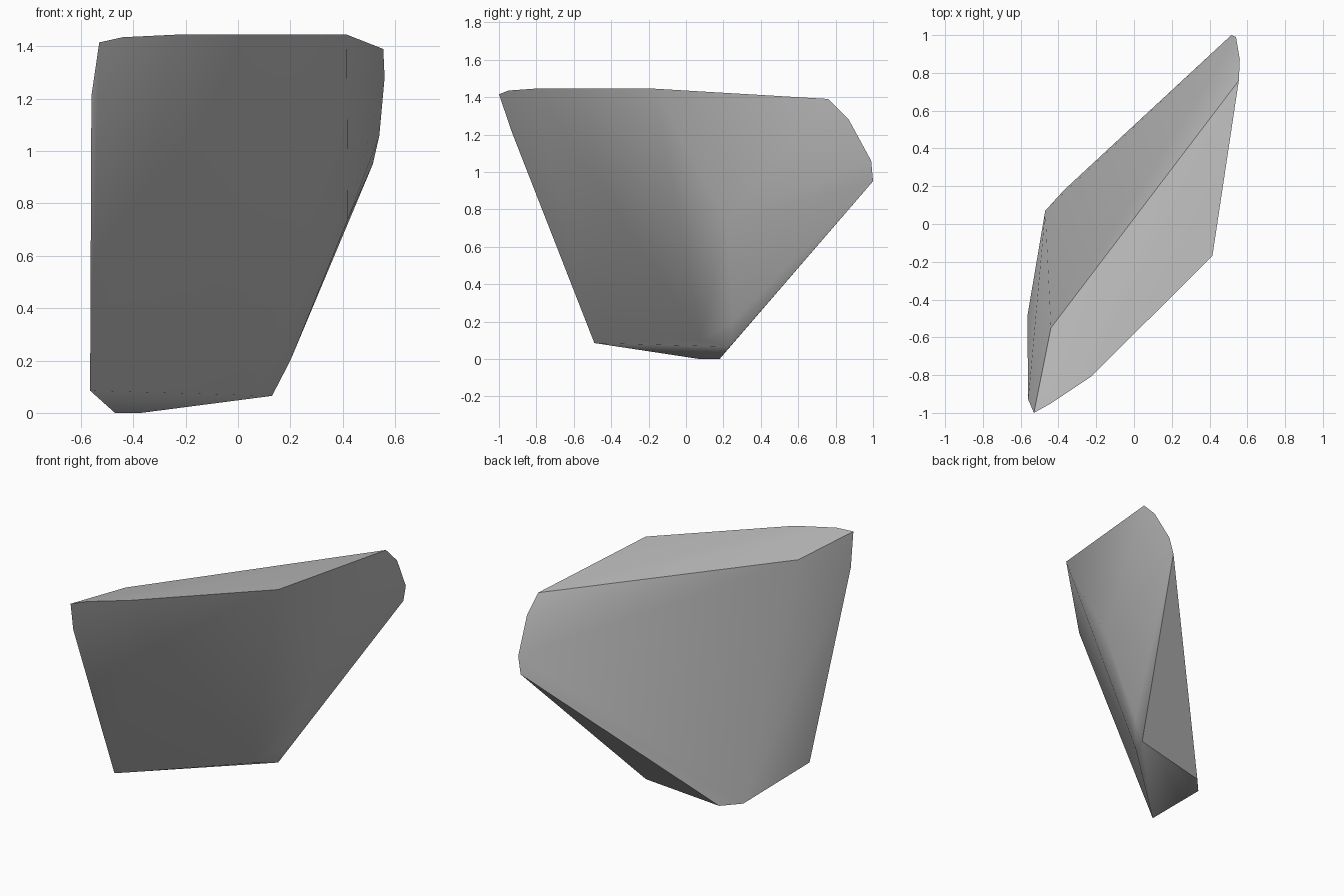
import bpy
import bmesh
import math

default_cube = bpy.data.objects.get("Cube")
if default_cube:
    bpy.data.objects.remove(default_cube, do_unlink=True)


def make_material(name, colour):
    material = bpy.data.materials.new(name)
    material.use_nodes = True
    material.diffuse_color = colour
    shader = material.node_tree.nodes["Principled BSDF"]
    shader.inputs["Base Color"].default_value = colour
    shader.inputs["Roughness"].default_value = 0.9
    return material


def make_hull(name, corners, material, sharp_angle):
    """Wrap a convex stone skin around the given corners."""
    mesh = bpy.data.meshes.new(name)
    bm = bmesh.new()
    for corner in corners:
        bm.verts.new(corner)
    hull = bmesh.ops.convex_hull(bm, input=bm.verts[:])
    unused = [v for v in hull["geom_interior"] if isinstance(v, bmesh.types.BMVert)]
    bmesh.ops.delete(bm, geom=unused, context="VERTS")
    bmesh.ops.recalc_face_normals(bm, faces=bm.faces[:])
    bm.to_mesh(mesh)
    bm.free()
    mesh.materials.append(material)

    stone = bpy.data.objects.new(name, mesh)
    bpy.context.collection.objects.link(stone)
    bpy.ops.object.select_all(action="DESELECT")
    stone.select_set(True)
    bpy.context.view_layer.objects.active = stone
    bpy.ops.object.shade_smooth_by_angle(angle=math.radians(sharp_angle))
    return stone


# Sloping top facet
top_facet = [
    (-.53, -1, 1.415), (-.44, -.95, 1.435), (-.23, -.81, 1.445),
    (.415, -.17, 1.445), (.555, .76, 1.39), (-.44, -.55, 1.375),
]

# Rounded far tip, and the chipped near tip
tips = [(.56, .87, 1.28), (.54, .99, 1.06), (.515, 1, .95), (-.56, -.93, 1.21)]

# Soft ridge down the front right side
ridge = [(.42, .22, .74), (.2, .25, .2)]

# Slanted underside
underside = [
    (-.565, -.49, .085), (.05, .08, .1), (.13, .235, .065),
    (-.37, .18, 0), (-.47, .07, 0),
]

grey_stone = make_material("grey stone", (.5, .5, .5, 1))
make_hull("rock_shard", top_facet + tips + ridge + underside, grey_stone, 45)
